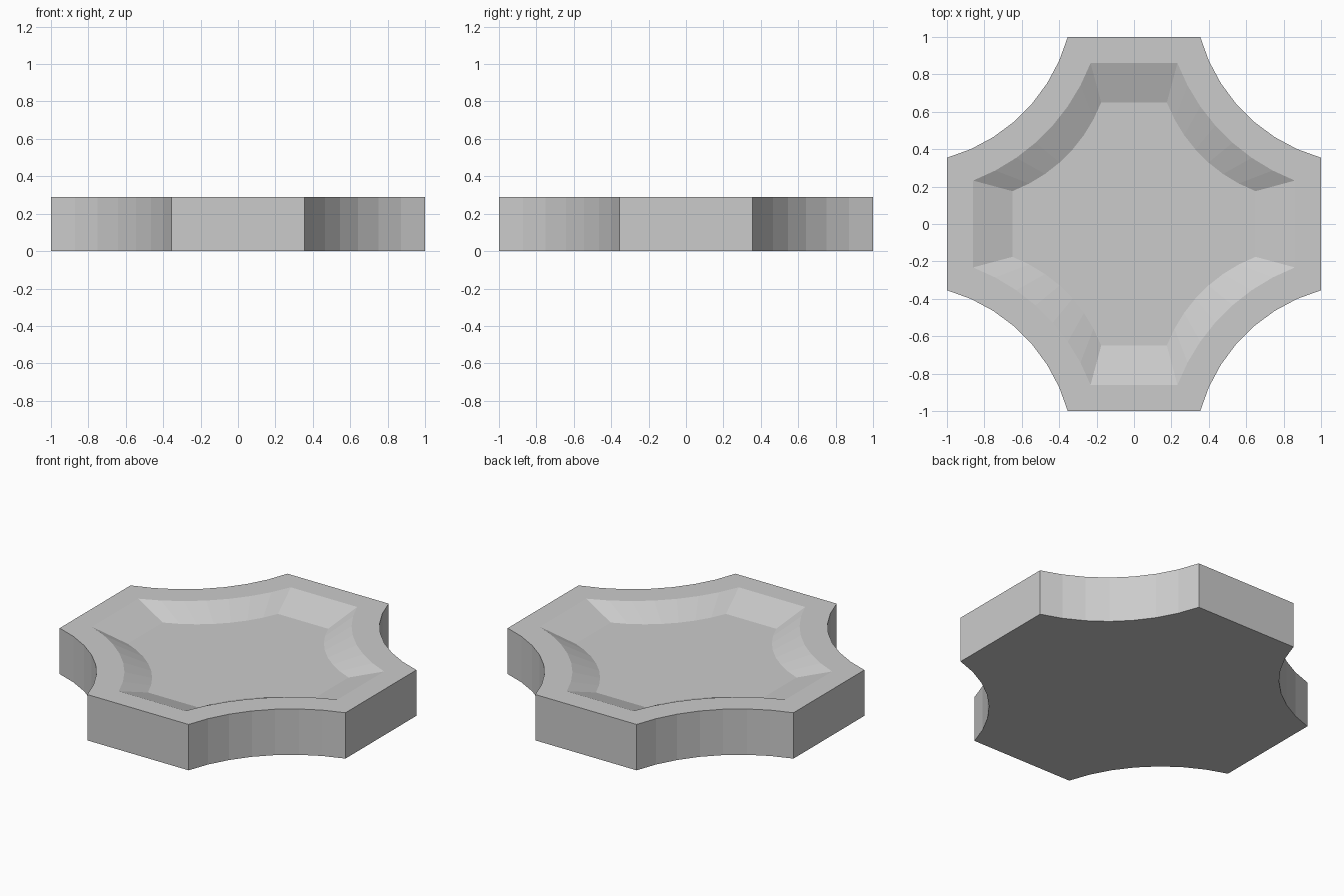
import bpy, bmesh
from math import sin, cos, asin, pi

if "Cube" in bpy.data.objects:
    bpy.data.objects.remove(bpy.data.objects["Cube"])

C = 1.25      # centre offset of the concave corner arcs
SEGS = 7      # facets per corner arc
HEIGHT = 0.29
FLOOR = 0.217


def outline(half, radius, scale=1.0):
    """Square of the given half width with four arc-shaped bites, counter-clockwise."""
    start = asin((C - half) / radius)
    pts = []
    for q in range(4):
        ca, sa = round(cos(q * pi / 2)), round(sin(q * pi / 2))
        for i in range(SEGS + 1):
            a = start + (pi / 2 - 2 * start) * i / SEGS
            x, y = (C - radius * sin(a)) * scale, (C - radius * cos(a)) * scale
            pts.append((x * ca - y * sa, x * sa + y * ca))
    return pts


bm = bmesh.new()


def ring(pts, z):
    return [bm.verts.new((x, y, z)) for x, y in pts]


outer = outline(1.0, 0.93)
rim = outline(0.86, 1.09)
floor = outline(0.86, 1.09, 0.756)

# base, outer wall, top rim, sloping recess wall
rings = [ring(outer, 0), ring(outer, HEIGHT), ring(rim, HEIGHT), ring(floor, FLOOR)]
for a, b in zip(rings, rings[1:]):
    n = len(a)
    for i in range(n):
        j = (i + 1) % n
        bm.faces.new((a[i], a[j], b[j], b[i]))

# underside and recess floor
bm.faces.new(rings[0][::-1])
bm.faces.new(rings[-1])
bmesh.ops.recalc_face_normals(bm, faces=bm.faces)

mesh = bpy.data.meshes.new("recessed_tray")
bm.to_mesh(mesh)
bm.free()
tray = bpy.data.objects.new("recessed_tray", mesh)
bpy.context.collection.objects.link(tray)
